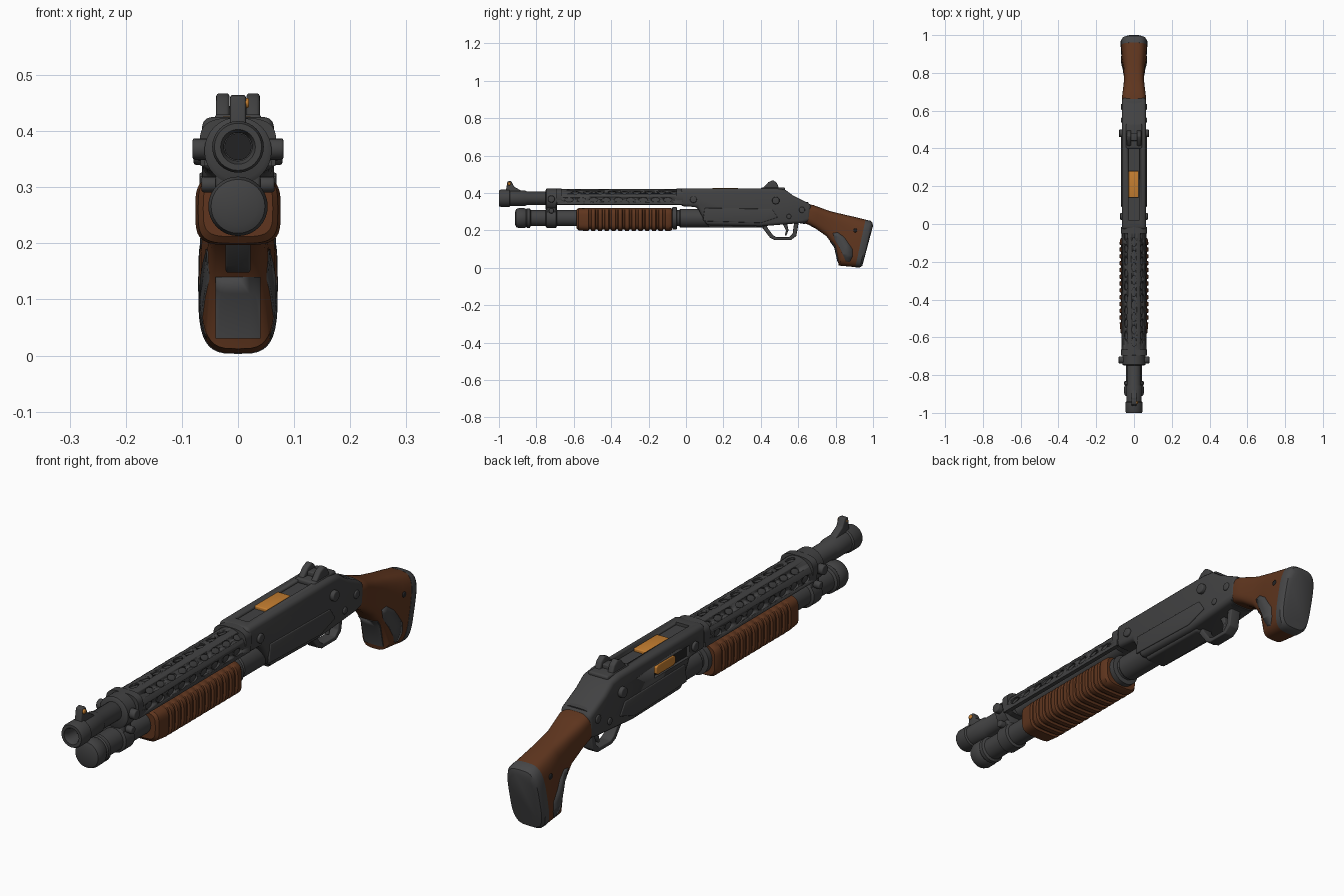
import bpy, bmesh, math
from mathutils import Matrix, Vector

if "Cube" in bpy.data.objects:
    bpy.data.objects.remove(bpy.data.objects["Cube"])


def material(name, r, g, b):
    m = bpy.data.materials.new(name)
    m.use_nodes = True
    m.diffuse_color = (r, g, b, 1)
    m.node_tree.nodes["Principled BSDF"].inputs["Base Color"].default_value = (r, g, b, 1)
    return m


STEEL = material("dark steel", .054, .054, .055)
WOOD = material("brown wood", .115, .036, .013)
BRASS = material("orange brass", .56, .21, .03)
RUBBER = material("grey rubber", .062, .062, .064)
BLACK = material("black recess", .016, .016, .017)


def finish(name, bm, mat, bevel=0):
    bmesh.ops.recalc_face_normals(bm, faces=bm.faces)
    me = bpy.data.meshes.new(name)
    bm.to_mesh(me)
    bm.free()
    me.materials.append(mat)
    ob = bpy.data.objects.new(name, me)
    bpy.context.collection.objects.link(ob)
    bpy.ops.object.select_all(action='DESELECT')
    ob.select_set(True)
    bpy.context.view_layer.objects.active = ob
    if bevel:
        mod = ob.modifiers.new("bevel", 'BEVEL')
        mod.width, mod.segments, mod.limit_method = bevel, 3, 'ANGLE'
        bpy.ops.object.modifier_apply(modifier=mod.name)
    bpy.ops.object.shade_smooth_by_angle(angle=math.radians(35))
    return ob


def boolean(ob, cutter, operation):
    mod = ob.modifiers.new("cut", 'BOOLEAN')
    mod.operation, mod.object, mod.solver = operation, cutter, 'EXACT'
    bpy.context.view_layer.objects.active = ob
    bpy.ops.object.modifier_apply(modifier=mod.name)
    bpy.data.objects.remove(cutter)


def skin(rings):
    """Bridge a list of equal closed rings of points and cap the ends."""
    bm = bmesh.new()
    rows = [[bm.verts.new(p) for p in ring] for ring in rings]
    n = len(rows[0])
    for a, b in zip(rows, rows[1:]):
        for i in range(n):
            bm.faces.new((a[i], a[(i + 1) % n], b[(i + 1) % n], b[i]))
    bm.faces.new(rows[0])
    bm.faces.new(rows[-1])
    return bm


def prism(name, pts, half, mat, x=0, bevel=0):
    """Side profile of (y, z) points given a width along x."""
    rings = [[(x + s * half, y, z) for y, z in pts] for s in (-1, 1)]
    return finish(name, skin(rings), mat, bevel)


def box(name, y0, y1, z0, z1, half, mat, x=0, bevel=0):
    return prism(name, [(y0, z0), (y1, z0), (y1, z1), (y0, z1)], half, mat, x, bevel)


def turned(name, z, profile, mat, n=32):
    """Profile of (y, radius) points turned around the y axis at height z."""
    ang = [2 * math.pi * i / n for i in range(n)]
    return finish(name, skin([[(r * math.cos(a), y, z + r * math.sin(a)) for a in ang]
                              for y, r in profile]), mat)


def pin(name, y, z, r, x, length, mat=STEEL):
    """Short rod along x, centred at x."""
    bm = bmesh.new()
    bmesh.ops.create_cone(bm, cap_ends=True, segments=16, radius1=r, radius2=r, depth=length,
                          matrix=Matrix.Translation((x, y, z)) @ Matrix.Rotation(math.pi / 2, 4, 'Y'))
    return finish(name, bm, mat, .004)


def loft(name, stations, mat, power=3.5, grow=0, n=40):
    """Rounded sections, each from a top point to a bottom point with a half width."""
    rings = []
    for ty, tz, by, bz, hw in stations:
        top, bot = Vector((0, ty, tz)), Vector((0, by - grow, bz))
        mid, up, ring = (top + bot) / 2, (top - bot) / 2, []
        for i in range(n):
            c, s = math.cos(2 * math.pi * i / n), math.sin(2 * math.pi * i / n)
            e = 2 / power
            p = mid + up * math.copysign(abs(s) ** e, s)
            ring.append((math.copysign(abs(c) ** e, c) * (hw + grow), p.y, p.z))
        rings.append(ring)
    return finish(name, skin(rings), mat)


SIDES = ((1, "left"), (-1, "right"))
BZ, TZ = .372, .266   # barrel and magazine tube axes

# Barrel with flared muzzle and open bore
turned("barrel", BZ, [(.02, .036), (-.85, .036), (-.86, .041), (-.94, .041), (-.945, .046),
                      (-.99, .046), (-1, .042), (-1, .031), (-.985, .025), (-.93, .025)], STEEL)
turned("bore", BZ, [(-.94, .024), (-.932, .024)], BLACK)

# Magazine tube and end cap
turned("magazine_tube", TZ, [(.14, .043), (-.83, .043), (-.835, .052), (-.85, .052), (-.855, .048),
                             (-.865, .053), (-.895, .053), (-.908, .048), (-.914, .034)], STEEL)

# Clamp joining barrel and tube
turned("clamp_upper_ring", .365, [(-.75, .052), (-.745, .06), (-.695, .06), (-.69, .052)], STEEL)
turned("clamp_lower_ring", TZ, [(-.75, .044), (-.745, .052), (-.695, .052), (-.69, .044)], STEEL)
box("clamp_web", -.745, -.695, .28, .36, .04, STEEL, bevel=.006)
for s, side in SIDES:
    pin("clamp_screw_" + side, -.72, .368, .019, s * .066, .03)
    pin("clamp_lower_screw_" + side, -.72, .305, .014, s * .05, .03)

# Ventilated heat shield: arched shell with staggered oval holes over a closed liner
def arch_shell(name, y0, y1, outer, inner):
    def arc(r):
        pts = [(r * math.cos(math.pi * i / 20), .355 + r * math.sin(math.pi * i / 20)) for i in range(21)]
        return [(r, .338)] + pts + [(-r, .338)]
    outline = arc(outer) + arc(inner)[::-1]
    return finish(name, skin([[(x, y, z) for x, z in outline] for y in (y0, y1)]), STEEL)

shield = arch_shell("heat_shield", -.69, -.02, .067, .0585)
bm = bmesh.new()
for row, tilt in enumerate((-82, -42, 0, 42, 82)):
    for i in range(9):
        y = -.625 + i * .066 + (row % 2) * .033
        bmesh.ops.create_cone(
            bm, cap_ends=True, segments=20, radius1=1, radius2=1, depth=1,
            matrix=Matrix.Translation((0, y, .355)) @ Matrix.Rotation(math.radians(tilt), 4, 'Y')
            @ Matrix.Translation((0, 0, .065)) @ Matrix.Diagonal((.0125, .023, .04, 1)))
boolean(shield, finish("hole_cutter", bm, STEEL), 'DIFFERENCE')
arch_shell("heat_shield_liner", -.68, -.03, .059, .05)
for y0, y1 in ((-.695, -.665), (-.05, -.015)):
    loft("shield_band", [(y0, .424, y0, .335, .068), (y1, .424, y1, .335, .068)], STEEL, 3)

# Ribbed wooden fore-end
grip = [(-.585, .312, -.585, .212, .062), (-.575, .319, -.575, .2, .071), (-.53, .32, -.53, .197, .075)]
for i in range(12):
    y = -.525 + i * .036
    grip += [(y + d, .32, y + d, .197 + c, .076 - c)
             for d, c in ((.003, 0), (.007, .008), (.016, .008), (.02, 0))]
grip += [(-.085, .32, -.085, .197, .075), (-.075, .317, -.075, .203, .068)]
loft("fore_end", grip, WOOD, 4)
turned("fore_end_collar", TZ, [(-.075, .048), (-.072, .06), (-.05, .06), (-.047, .048)], STEEL)
turned("tube_socket", TZ, [(-.035, .046), (-.03, .05), (.13, .05)], STEEL)

# Receiver with a top channel and a side port
body = [(-.03, .33), (.06, .325), (.11, .228), (.4, .222), (.62, .24), (.665, .25),
        (.67, .338), (.575, .385), (.53, .418), (.48, .425), (-.03, .425)]
receiver = prism("receiver", body, .064, STEEL, bevel=.017)
boolean(receiver, box("channel_cutter", .02, .42, .414, .5, .028, STEEL), 'DIFFERENCE')
boolean(receiver, box("port_cutter", .07, .28, .335, .38, .02, STEEL, -.07), 'DIFFERENCE')
box("top_cartridge", .14, .28, .41, .426, .027, BRASS, -.002, .004)
box("ejection_recess", .07, .28, .335, .38, .002, BLACK, -.05)
prism("side_cartridge", [(.15, .345), (.16, .338), (.255, .338), (.265, .345), (.265, .368),
                         (.255, .375), (.16, .375), (.15, .368)], .008, BRASS, -.054, .003)
box("receiver_belly", .12, .42, .215, .25, .045, STEEL, bevel=.012)
for s, side in SIDES:
    prism("side_plate_" + side, [(.09, .25), (.4, .24), (.49, .27), (.46, .315), (.1, .32)],
          .004, STEEL, s * .064, .003)
    pin("front_pin_" + side, .04, .365, .018, s * .063, .02)
    pin("rear_pin_" + side, .48, .36, .02, s * .066, .026)
    pin("lower_pin_" + side, .55, .275, .013, s * .063, .012)
    pin("tang_pin_" + side, .62, .31, .016, s * .062, .014)

# Sights
prism("front_sight", [(-.965, .4), (-.955, .462), (-.935, .465), (-.92, .435), (-.86, .4)],
      .014, STEEL, bevel=.004)
pin("front_bead", -.945, .45, .009, .003, .034, BRASS)
box("rear_sight_base", .4, .53, .41, .43, .042, STEEL, bevel=.007)
for s, side in SIDES:
    prism("rear_sight_ear_" + side, [(.405, .42), (.44, .458), (.465, .469), (.485, .455), (.5, .42)],
          .012, STEEL, s * .027, .006)
box("rear_sight_bridge", .44, .48, .42, .445, .02, STEEL, bevel=.004)

# Trigger guard and trigger
outer = [(.39, .235), (.41, .212), (.45, .16), (.475, .148), (.56, .148), (.59, .17), (.602, .24)]
inner = [(.578, .24), (.57, .182), (.552, .164), (.483, .164), (.465, .175), (.435, .215), (.43, .235)]
prism("trigger_guard", outer + inner, .022, STEEL, bevel=.004)
prism("trigger", [(.515, .24), (.535, .2), (.528, .175), (.536, .172), (.548, .2), (.54, .24)],
      .009, STEEL, bevel=.003)

# Wooden stock, butt pad and grip panels
stock = [(.63, .345, .62, .245, .056), (.68, .336, .655, .23, .064), (.71, .325, .69, .212, .06),
         (.77, .303, .75, .17, .053), (.85, .284, .795, .11, .056), (.92, .268, .817, .012, .066),
         (.962, .257, .907, .004, .069)]
loft("stock", stock, WOOD)
loft("stock_collar", [(.61, .36, .6, .24, .06), (.655, .35, .638, .234, .063)], STEEL, 4)
loft("butt_pad", [(.96, .258, .905, .003, .07), (.985, .252, .93, .003, .071),
                  (.996, .243, .942, .01, .064), (1, .225, .948, .03, .05)], RUBBER)
pin("sling_pin", .905, .2, .011, 0, .136, BLACK)
panel = loft("side_panels", stock, RUBBER, grow=.002)
boolean(panel, prism("panel_cutter", [(.785, .185), (.81, .19), (.845, .165), (.89, .1), (.89, .06),
                                      (.875, .03), (.855, .035), (.825, .1), (.795, .15)],
                     .1, RUBBER), 'INTERSECT')
front = loft("front_panel", stock, RUBBER, grow=.003)
boolean(front, box("panel_cutter", .7, .83, .03, .14, .04, RUBBER), 'INTERSECT')
